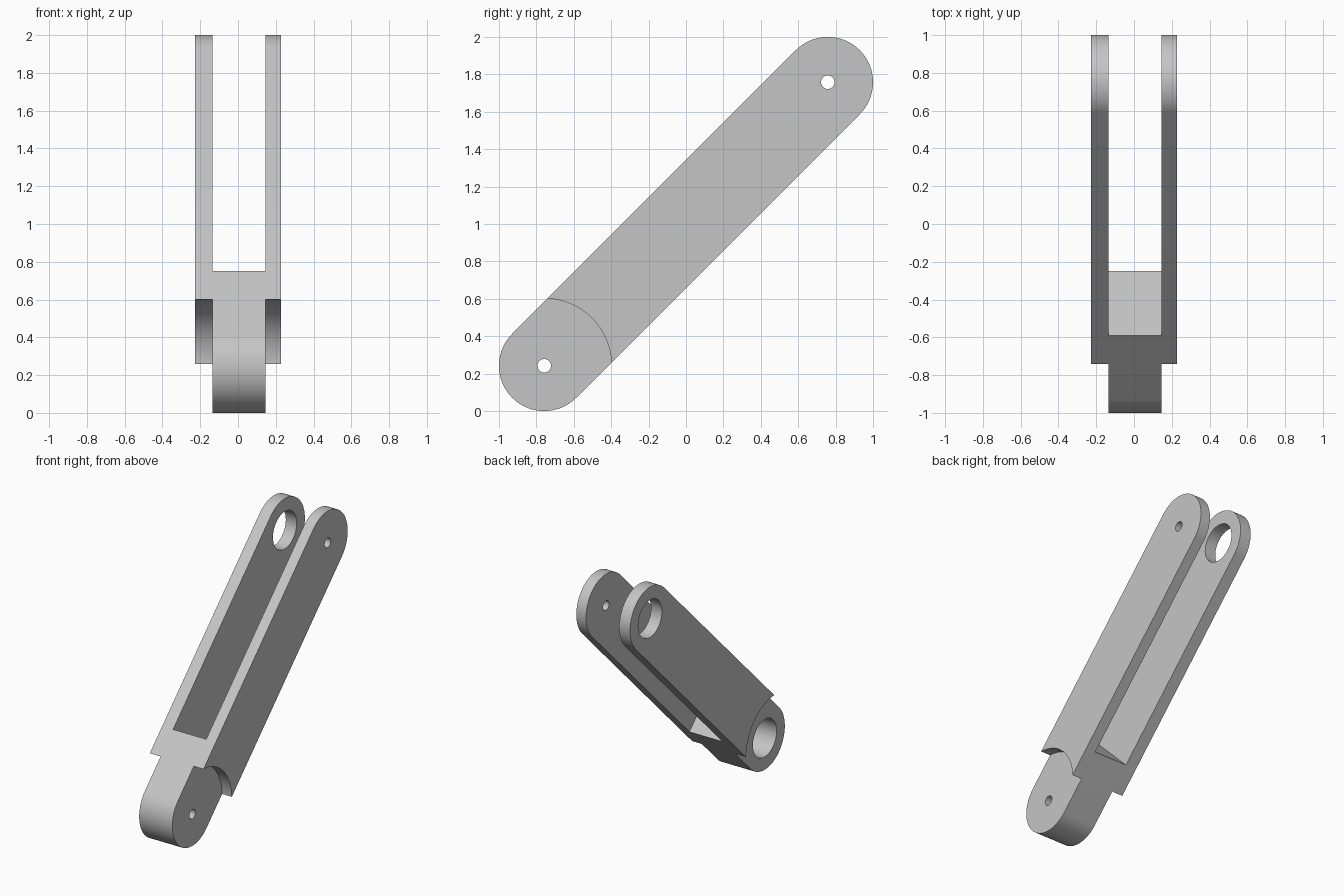
import bpy, bmesh, math
from mathutils import Vector

cube = bpy.data.objects.get("Cube")
if cube:
    bpy.data.objects.remove(cube, do_unlink=True)

# Key dimensions
R = 0.242                                # end radius
FOOT = Vector((-1 + R, R))               # lower pivot (y, z)
TIP = Vector((1 - R, 2 - R))             # upper pivot (y, z)
ALONG = (TIP - FOOT).normalized()
ACROSS = Vector((-ALONG.y, ALONG.x))
X0, X1 = -0.227, 0.227                   # outer faces
IN0, IN1 = -0.135, 0.145                 # inner faces of the fork

grey = bpy.data.materials.new("light grey")
grey.use_nodes = True
grey.diffuse_color = (0.56, 0.56, 0.56, 1)
grey.node_tree.nodes["Principled BSDF"].inputs["Base Color"].default_value = (0.56, 0.56, 0.56, 1)


def arc(centre, radius, start, end, steps):
    angles = [start + (end - start) * i / steps for i in range(steps + 1)]
    return [centre + radius * (math.cos(a) * ALONG + math.sin(a) * ACROSS) for a in angles]


def prism(name, outline, x0, x1):
    """Extrude a (y, z) outline along x."""
    bm = bmesh.new()
    face = bm.faces.new([bm.verts.new((x0, p.x, p.y)) for p in outline])
    new = bmesh.ops.extrude_face_region(bm, geom=[face])["geom"]
    bmesh.ops.translate(bm, vec=(x1 - x0, 0, 0),
                        verts=[v for v in new if isinstance(v, bmesh.types.BMVert)])
    bmesh.ops.recalc_face_normals(bm, faces=bm.faces)
    mesh = bpy.data.meshes.new(name)
    bm.to_mesh(mesh)
    bm.free()
    mesh.materials.append(grey)
    obj = bpy.data.objects.new(name, mesh)
    bpy.context.collection.objects.link(obj)
    return obj


def disc(name, centre, radius, x0, x1):
    return prism(name, arc(centre, radius, 0, 2 * math.pi, 96)[:-1], x0, x1)


# Round-ended bar
half = math.pi / 2
link = prism("fork_link", arc(TIP, R, -half, half, 48) + arc(FOOT, R, half, 3 * half, 48), X0, X1)

# Slot between the fork arms, with a square floor
floor = FOOT + 0.478 * ALONG
slot = [floor + a * ALONG + b * ACROSS for a, b in ((0, -0.5), (3, -0.5), (3, 0.5), (0, 0.5))]

cutters = [
    prism("slot_cutter", slot, IN0, IN1),
    # Shoulders around the foot
    disc("right_shoulder_cutter", FOOT, 0.36, X0 - 0.1, IN0),
    disc("left_shoulder_cutter", FOOT, 0.36, IN1, X1 + 0.1),
    # Wide bores from the right, narrow holes through the left
    disc("tip_bore_cutter", TIP, 0.143, X0 - 0.1, 0),
    disc("tip_hole_cutter", TIP, 0.036, 0.05, X1 + 0.1),
    disc("foot_bore_cutter", FOOT, 0.143, IN0 - 0.1, 0.06),
    disc("foot_hole_cutter", FOOT, 0.036, 0, IN1 + 0.1),
]

# Cut the bar, then discard the cutters
bpy.ops.object.select_all(action="DESELECT")
bpy.context.view_layer.objects.active = link
link.select_set(True)
for cutter in cutters:
    cutter.hide_render = True
    mod = link.modifiers.new(cutter.name, "BOOLEAN")
    mod.operation = "DIFFERENCE"
    mod.solver = "EXACT"
    mod.object = cutter
    bpy.ops.object.modifier_apply(modifier=mod.name)
    bpy.data.objects.remove(cutter, do_unlink=True)

bpy.ops.object.shade_smooth_by_angle(angle=math.radians(30))
